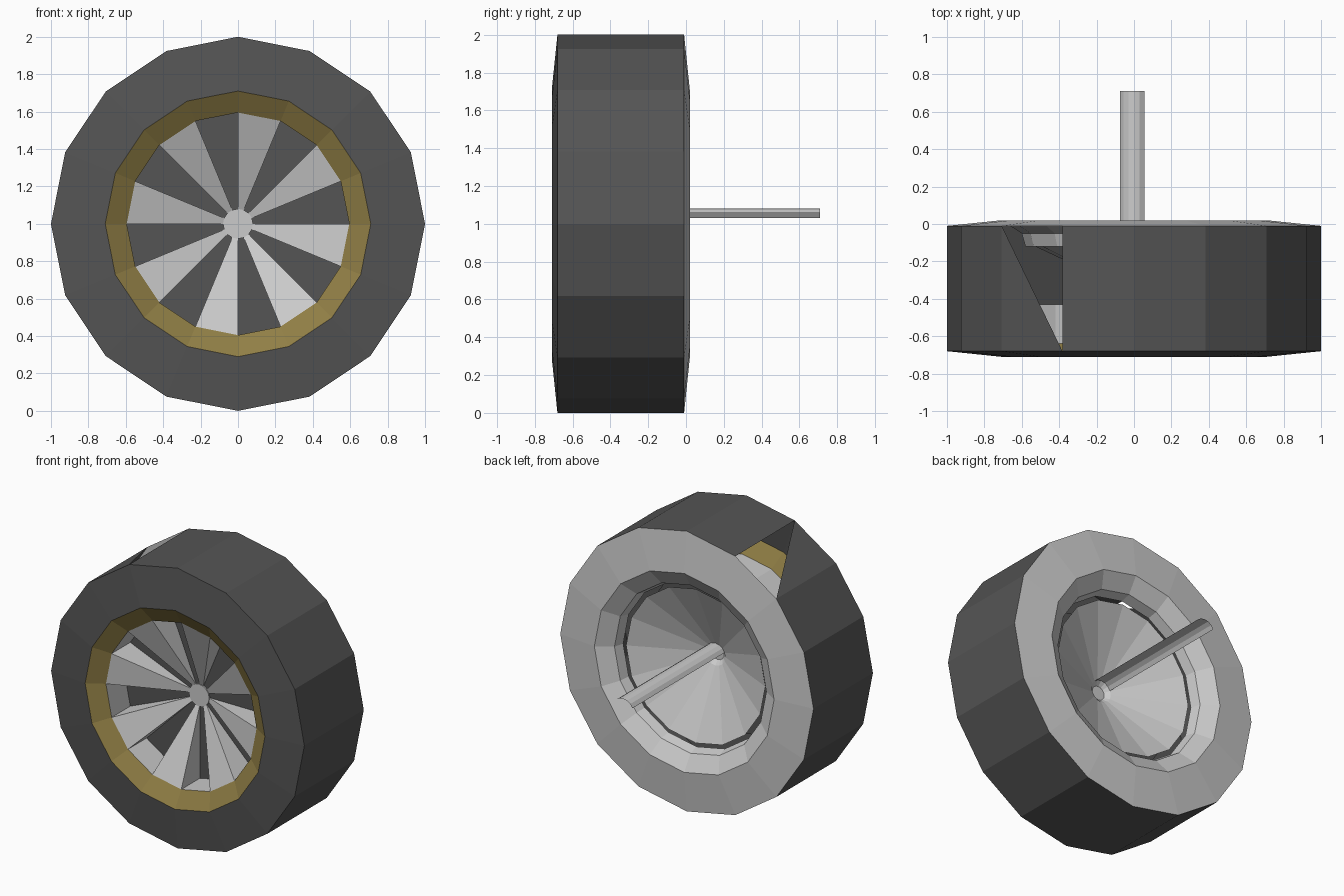
import bpy, bmesh
from math import cos, sin, pi

if "Cube" in bpy.data.objects:
    bpy.data.objects.remove(bpy.data.objects["Cube"])

SIDES = 16
STEP = 2 * pi / SIDES


def material(name, rgb):
    m = bpy.data.materials.new(name)
    m.diffuse_color = (*rgb, 1)
    m.use_nodes = True
    m.node_tree.nodes["Principled BSDF"].inputs["Base Color"].default_value = m.diffuse_color
    return m


rubber = material("dark_rubber", (0.09, 0.09, 0.09))
gold = material("gold_rim", (0.28, 0.21, 0.06))


def point(r, y, j):
    return (r * cos(j * STEP), y, 1 + r * sin(j * STEP))


def finish(bm, name, mat=None):
    bmesh.ops.remove_doubles(bm, verts=bm.verts, dist=1e-5)
    mesh = bpy.data.meshes.new(name)
    bm.to_mesh(mesh)
    bm.free()
    if mat:
        mesh.materials.append(mat)
    ob = bpy.data.objects.new(name, mesh)
    bpy.context.collection.objects.link(ob)
    return ob


def lathe(name, profile, mat=None, start=0.0, count=SIDES, missing=None):
    """Spin (radius, y) points around the wheel axis, front centre to back centre."""
    bm = bmesh.new()
    for i in range(len(profile) - 1):
        (r0, y0), (r1, y1) = profile[i], profile[i + 1]
        for k in range(count):
            j = start + k
            quad = [(r0, y0, j), (r1, y1, j), (r1, y1, j + 1), (r0, y0, j + 1)]
            if missing == (i, k):
                quad = [quad[0], quad[2], quad[3]]
            elif r0 == 0:
                quad = quad[:3]
            elif r1 == 0:
                quad = [quad[0], quad[1], quad[3]]
            bm.faces.new([bm.verts.new(point(*q)) for q in quad])
    return finish(bm, name, mat)


# tyre: front wall and tread, with one open triangle in the tread
lathe("tyre", [(0.71, -0.71), (1, -0.68), (1, -0.01)], rubber, missing=(1, 5))
lathe("tyre_back", [(1, -0.01), (0.71, 0.02), (0.6, -0.05), (0.58, -0.12)])

# rim: gold bevel, grey inner wall, dark floor
lathe("rim_bevel", [(0.595, -0.64), (0.71, -0.71)], gold)
lathe("rim_wall", [(0.595, -0.43), (0.595, -0.64)])
lathe("rim_floor", [(0, -0.43), (0.595, -0.43)], rubber)

# spokes: eight wedges sloping down to the hub
bm = bmesh.new()
for j in range(1, SIDES, 2):
    hub_a, hub_b, top_a, top_b, low_a, low_b = [
        bm.verts.new(point(r, y, k))
        for r, y in ((0.07, -0.43), (0.595, -0.64), (0.595, -0.43))
        for k in (j, j + 1)]
    bm.faces.new((hub_a, top_a, top_b, hub_b))
    bm.faces.new((hub_a, low_a, top_a))
    bm.faces.new((hub_b, top_b, low_b))
finish(bm, "spokes")

# hub cap
lathe("hub_cap", [(0, -0.44), (0.08, -0.44), (0.08, -0.42)])

# back dish
lathe("back_dish", [(0.55, -0.11), (0.08, -0.33), (0.05, -0.36), (0, -0.36)])

# axle: open shell, only the upper arc
lathe("axle", [(0.08, -0.35), (0.08, 0.71)], start=2, count=5)
